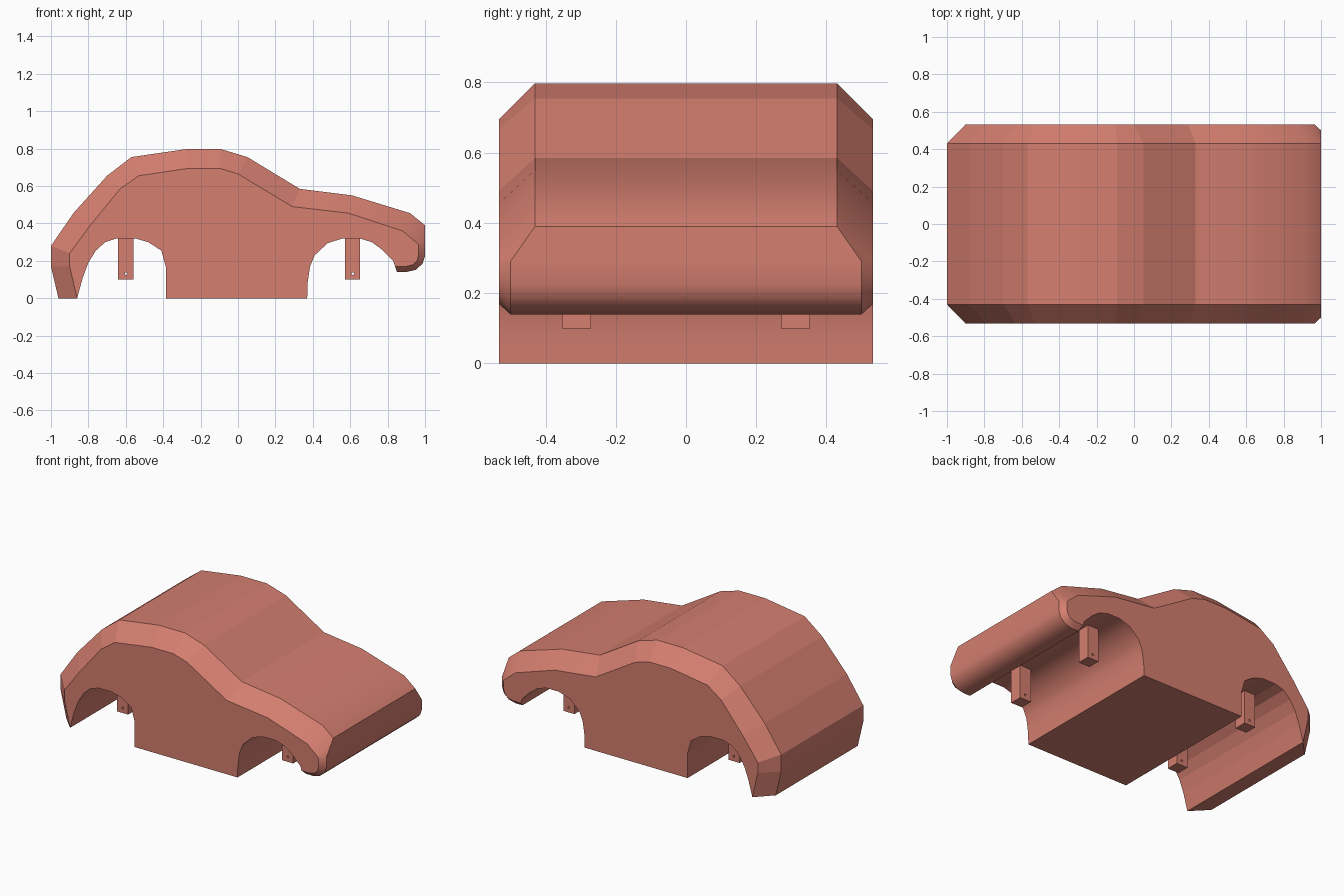
import bpy, bmesh, math

if "Cube" in bpy.data.objects:
    bpy.data.objects.remove(bpy.data.objects["Cube"])

paint = bpy.data.materials.new("salmon_paint")
paint.diffuse_color = (0.66, 0.21, 0.16, 1)
paint.use_nodes = True
paint.node_tree.nodes["Principled BSDF"].inputs["Base Color"].default_value = paint.diffuse_color

HALF, TOP = 0.533, 0.43
# outline pairs from nose to tail: (centre x, centre z, centre half width, side x, side z)
OUTLINE = [
    (0.85, 0.14, 0.50, 0.84, 0.17), (0.90, 0.14, 0.50, 0.90, 0.17),
    (0.95, 0.152, 0.50, 0.935, 0.18), (0.987, 0.185, 0.50, 0.957, 0.20),
    (1.0, 0.225, 0.50, 0.965, 0.23), (1.0, 0.29, 0.50, 0.965, 0.285),
    (1.0, 0.39, TOP, 0.957, 0.295), (0.92, 0.455, TOP, 0.88, 0.36),
    (0.61, 0.55, TOP, 0.59, 0.455), (0.33, 0.585, TOP, 0.29, 0.49),
    (0.05, 0.755, TOP, 0.0, 0.665), (-0.09, 0.797, TOP, -0.10, 0.695),
    (-0.28, 0.797, TOP, -0.26, 0.695), (-0.57, 0.755, TOP, -0.53, 0.655),
    (-0.70, 0.655, TOP, -0.63, 0.585), (-0.88, 0.455, TOP, -0.79, 0.39),
    (-1.0, 0.28, TOP, -0.90, 0.24), (-1.0, 0.17, TOP, -0.90, 0.17),
    (-0.96, 0.0, TOP, -0.86, 0.0),
]
# underside from rear foot to front bumper: wheel arches and floor
UNDER = [
    (-0.83, 0.11), (-0.80, 0.19), (-0.76, 0.255), (-0.71, 0.30), (-0.65, 0.32),
    (-0.55, 0.32), (-0.48, 0.30), (-0.41, 0.255), (-0.385, 0.165), (-0.385, 0.0),
    (0.37, 0.0), (0.372, 0.08), (0.385, 0.17), (0.41, 0.23), (0.48, 0.295),
    (0.56, 0.32), (0.65, 0.32), (0.715, 0.30), (0.77, 0.26), (0.83, 0.20),
]


def finish(name, bm):
    bmesh.ops.recalc_face_normals(bm, faces=bm.faces)
    mesh = bpy.data.meshes.new(name)
    bm.to_mesh(mesh)
    bm.free()
    mesh.materials.append(paint)
    obj = bpy.data.objects.new(name, mesh)
    bpy.context.collection.objects.link(obj)
    return obj


# body shell: bevelled outline over a full-width underside
bm = bmesh.new()
rows = {}
for s in (-1, 1):
    centre = [bm.verts.new((x, s * w, z)) for x, z, w, _, _ in OUTLINE]
    side = [bm.verts.new((x, s * HALF, z)) for _, _, _, x, z in OUTLINE]
    under = [bm.verts.new((x, s * HALF, z)) for x, z in UNDER]
    rows[s] = centre, side, [side[-1]] + under + [side[0]]
    bm.faces.new(side + under)
    for i in range(len(OUTLINE) - 1):
        bm.faces.new((centre[i], centre[i + 1], side[i + 1], side[i]))
for k in (0, 2):
    a, b = rows[-1][k], rows[1][k]
    for i in range(len(a) - 1):
        bm.faces.new((a[i], a[i + 1], b[i + 1], b[i]))
for i in (0, -1):
    bm.faces.new([rows[s][k][i] for s, k in ((-1, 1), (-1, 0), (1, 0), (1, 1))])
bmesh.ops.recalc_face_normals(bm, faces=bm.faces)
# smooth bonnet and bumper, crisp facets elsewhere
for f in bm.faces:
    f.smooth = f.calc_center_median().x > 0.33 and abs(f.normal.y) < 0.99
for e in bm.edges:
    e.smooth = e.calc_face_angle(0) < math.radians(32)
finish("body_shell", bm)

# axle struts with a small pin hole
for label, x in (("rear", -0.60), ("front", 0.612)):
    bm = bmesh.new()
    bmesh.ops.create_cone(bm, cap_ends=True, segments=12, radius1=0.007,
                          radius2=0.007, depth=1.0)
    cutter = finish(label + "_pin_cutter", bm)
    cutter.rotation_euler.x = math.pi / 2
    cutter.location = (x + 0.002, 0, 0.132)
    cutter.hide_render = True
    cutter.display_type = 'WIRE'
    for side_name, s in (("right", -1), ("left", 1)):
        bm = bmesh.new()
        bmesh.ops.create_cube(bm, size=1)
        for v in bm.verts:
            v.co = (x + v.co.x * 0.082, s * 0.312 + v.co.y * 0.083,
                    0.2125 + v.co.z * 0.225)
        strut = finish(f"{label}_{side_name}_strut", bm)
        hole = strut.modifiers.new("pin_hole", 'BOOLEAN')
        hole.operation = 'DIFFERENCE'
        hole.solver = 'EXACT'
        hole.object = cutter
